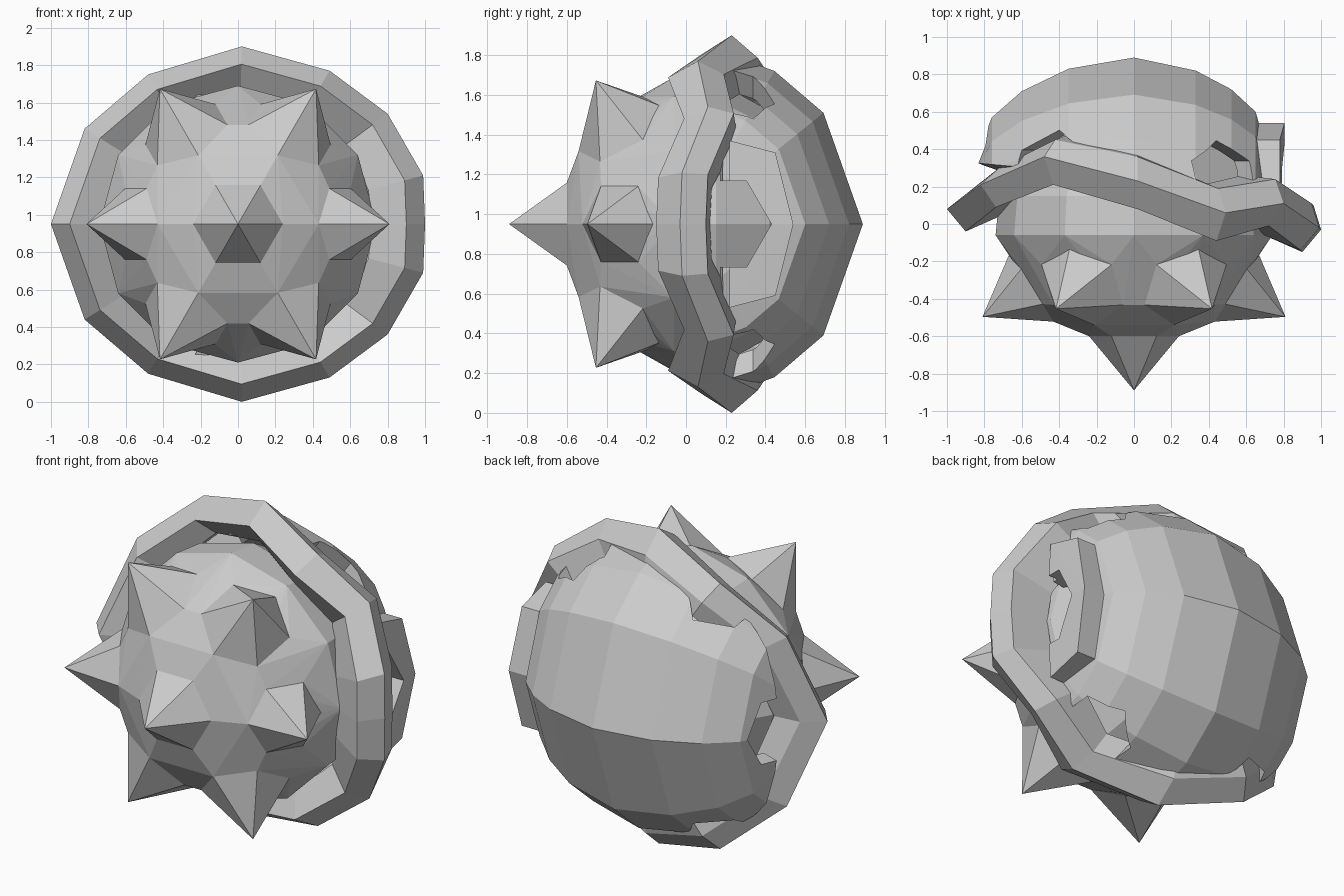
import bpy, bmesh
from math import sin, cos, pi, radians
from mathutils import Vector

if "Cube" in bpy.data.objects:
    bpy.data.objects.remove(bpy.data.objects["Cube"])

CENTRE = Vector((0, 0, 0.95))


def make_object(name, bm):
    bmesh.ops.recalc_face_normals(bm, faces=bm.faces)
    me = bpy.data.meshes.new(name)
    bm.to_mesh(me)
    bm.free()
    ob = bpy.data.objects.new(name, me)
    ob.location = CENTRE
    bpy.context.collection.objects.link(ob)
    return ob


def hull(bm, points):
    vs = [bm.verts.new(p) for p in points]
    res = bmesh.ops.convex_hull(bm, input=vs)
    bad = {g for g in res["geom_interior"] if isinstance(g, bmesh.types.BMVert)}
    if bad:
        bmesh.ops.delete(bm, geom=list(bad), context='VERTS')


# spikes: one in front, six around it
def spike_points(polar, azimuth, base, radius):
    out = Vector((cos(azimuth), 0, sin(azimuth)))
    side = Vector((-sin(azimuth), 0, cos(azimuth)))
    front = Vector((0, -1, 0))
    d = front * cos(polar) + out * sin(polar)
    u = out * cos(polar) - front * sin(polar)
    ring = [d * base + radius * (u * cos(k * pi / 3) + side * sin(k * pi / 3))
            for k in range(6)]
    return d, ring


specs = [(0, 0, 0, 0.60, 0.24, 0.89)]
for k in range(6):
    level = k % 3 == 0
    specs.append((radians(58.5 if level else 59.5), radians(58.5 if level else 61.5),
                  k * pi / 3, 0.64, 0.22 if level else 0.25, 0.95))
core_pts = []
bm = bmesh.new()
for polar, tip_polar, az, base, radius, tip in specs:
    ring = spike_points(polar, az, base, radius)[1]
    d = spike_points(tip_polar, az, base, radius)[0]
    core_pts += ring
    vs = [bm.verts.new(p) for p in ring]
    top = bm.verts.new(d * tip)
    for k in range(6):
        bm.faces.new((vs[k], vs[(k + 1) % 6], top))
    bm.faces.new(vs[::-1])
make_object("spikes", bm)

# faceted core ball
for y, r in ((-0.06, 0.74), (0.15, 0.72), (0.42, 0.57), (0.65, 0.25)):
    core_pts += [Vector((r * cos(k * pi / 6), y, r * sin(k * pi / 6))) for k in range(12)]
bm = bmesh.new()
hull(bm, core_pts)
bmesh.ops.dissolve_limit(bm, angle_limit=0.02, verts=bm.verts, edges=bm.edges)
make_object("core_ball", bm)

# wavy collar ring: outer ridge stations (x, height, y), mirrored top to bottom
half = [(-1, 0, 0.08), (-0.82, 0.51, 0.21), (-0.48, 0.80, 0.36), (0.02, 0.95, 0.23),
        (0.49, 0.82, 0.06), (0.80, 0.59, 0.11), (0.99, 0.26, -0.02), (1, 0, -0.03)]
stations = half + [(x, -z, y) for x, z, y in half[-2:0:-1]]
bm = bmesh.new()
loops = []
for x, z, y in stations:
    r = (x * x + z * z) ** 0.5
    back = 0.88 + 0.08 * max(0, x)
    dy = 0.09 if x < -0.3 else 0.13
    section = [(1, y), (0.9, y - 0.12 - 0.03 * (abs(x) < 0.6)), (0.72 / r, y - 0.04),
               (0.72 / r, y + dy + 0.02), (back, y + dy)]
    loops.append([bm.verts.new((x * s, yy, z * s)) for s, yy in section])
for i, a in enumerate(loops):
    b = loops[(i + 1) % len(loops)]
    for j in range(5):
        k = (j + 1) % 5
        bm.faces.new((a[j], a[k], b[k], b[j]))
make_object("collar_ring", bm)

# back shell: rows of constant x, open towards the front
rows = [(-0.86, 0.32), (-0.76, 0.57), (-0.60, 0.71), (-0.35, 0.83), (0, 0.89),
        (0.33, 0.82), (0.52, 0.72), (0.65, 0.60), (0.73, 0.32)]
angles = [-100, -80, -60, -39, 0, 39, 60, 80, 100]
bm = bmesh.new()
grid = [[bm.verts.new((x, r * cos(radians(a)), r * sin(radians(a)))) for a in angles]
        for x, r in rows]
for g, h in zip(grid, grid[1:]):
    for k in range(len(angles) - 1):
        bm.faces.new((g[k], g[k + 1], h[k + 1], h[k]))
for g in (grid[0], grid[-1]):
    bm.faces.new(g)
bmesh.ops.bisect_plane(bm, geom=bm.verts[:] + bm.edges[:] + bm.faces[:],
                       plane_co=(0, 0.25, 0), plane_no=(-0.09, -1, 0), clear_outer=True)
bmesh.ops.recalc_face_normals(bm, faces=bm.faces)
if sum(f.normal.dot(f.calc_center_median()) for f in bm.faces) < 0:
    bmesh.ops.reverse_faces(bm, faces=bm.faces)
me = bpy.data.meshes.new("back_shell")
bm.to_mesh(me)
bm.free()
shell = bpy.data.objects.new("back_shell", me)
shell.location = CENTRE
bpy.context.collection.objects.link(shell)
solid = shell.modifiers.new("thickness", 'SOLIDIFY')
solid.thickness = 0.12
solid.offset = -1

# raised side panel on the right of the shell
bm = bmesh.new()
outline = [(0.22, 0.42, 0.78), (0.45, 0.36, 0.78), (0.54, 0, 0.805), (0.22, 0, 0.805)]
pts = []
for y, z, x in outline:
    for s in ((1, -1) if z else (1,)):
        pts += [Vector((x, y, z * s)), Vector((0.62, y, z * s))]
hull(bm, pts)
bmesh.ops.dissolve_limit(bm, angle_limit=0.02, verts=bm.verts, edges=bm.edges)
panel = make_object("side_panel", bm)

# six hexagonal notches along the shell's front edge
bm = bmesh.new()
for az in (0, 54, 123, 180, -123, -54):
    a = radians(az)
    out = Vector((cos(a), 0, sin(a)))
    side = Vector((-sin(a), 0, cos(a)))
    r = 0.25 if az == 0 else 0.215
    mid = Vector((0, 0.18 if az == 0 else 0.26 - 0.05 * cos(a), 0))
    rings = [[bm.verts.new(mid + out * d + r * (Vector((0, 1, 0)) * cos(j * pi / 3)
                                                + side * sin(j * pi / 3)))
              for j in range(6)] for d in (0.53, 1.2)]
    for j in range(6):
        n = (j + 1) % 6
        bm.faces.new((rings[0][j], rings[0][n], rings[1][n], rings[1][j]))
    bm.faces.new(rings[0])
    bm.faces.new(rings[1])
cutter = make_object("notch_cutter", bm)
cutter.hide_render = True

# apply the cuts, trying another solver if a cut swallows the part
for ob, low in ((shell, -0.7), (panel, 0.79)):
    mod = ob.modifiers.new("notches", 'BOOLEAN')
    mod.operation = 'DIFFERENCE'
    mod.object = cutter
    for solver in ('EXACT', 'FLOAT', 'MANIFOLD'):
        mod.solver = solver
        mod.use_self = ob is shell
        bpy.context.view_layer.update()
        deps = bpy.context.evaluated_depsgraph_get()
        baked = bpy.data.meshes.new_from_object(ob.evaluated_get(deps))
        if ob is panel or any(v.co.y > 0.85 for v in baked.vertices):
            break
    ob.modifiers.clear()
    ob.data = baked
bpy.data.objects.remove(cutter)
